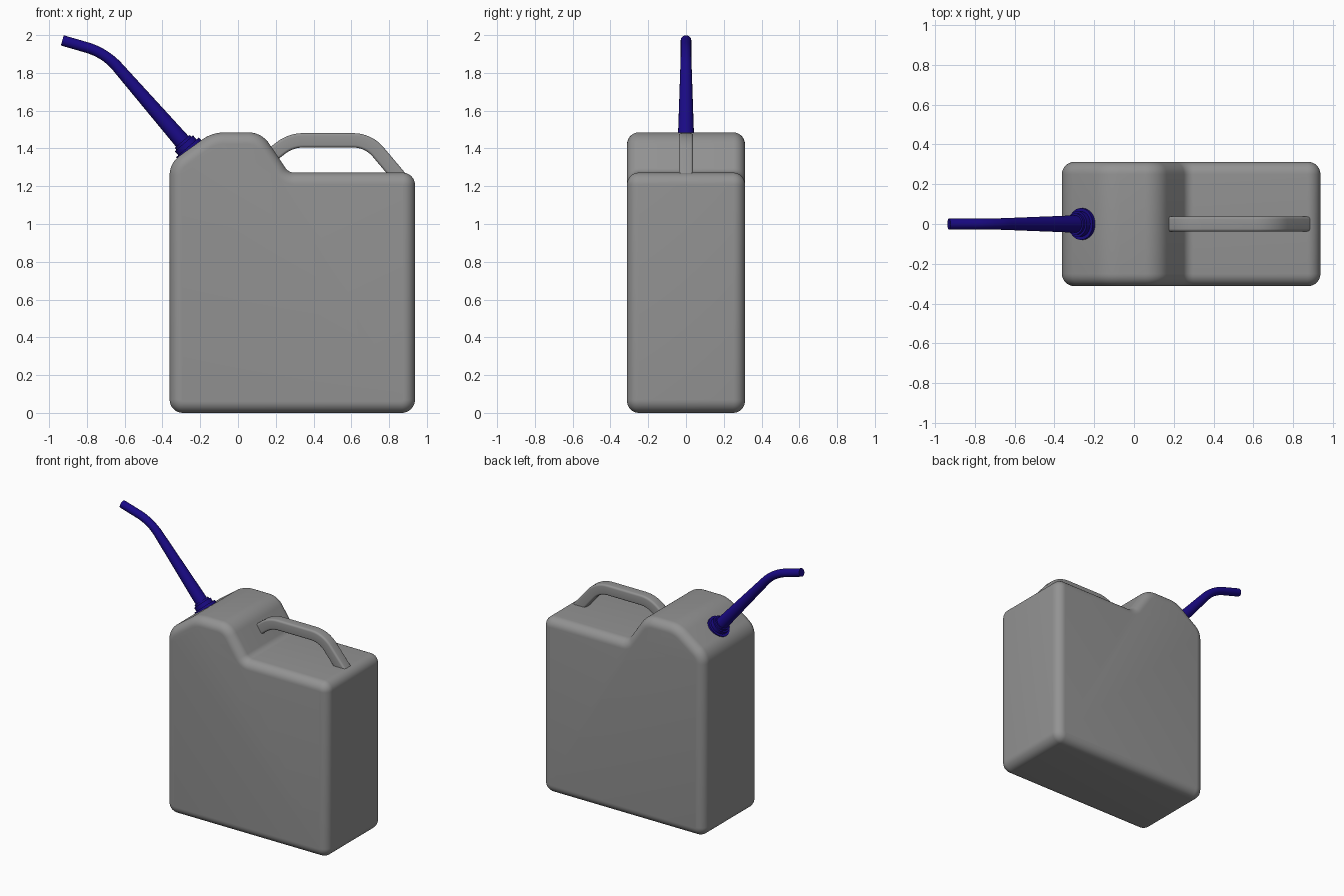
import bpy, bmesh, math
from mathutils import Vector

if "Cube" in bpy.data.objects:
    bpy.data.objects.remove(bpy.data.objects["Cube"])


def material(name, rgb):
    m = bpy.data.materials.new(name)
    m.diffuse_color = (*rgb, 1)
    m.use_nodes = True
    m.node_tree.nodes["Principled BSDF"].inputs["Base Color"].default_value = m.diffuse_color
    return m


def fillet(corners, closed, steps=8):
    """Round 2D corners given as (x, z, tangent length) with exact arcs."""
    out, n = [], len(corners)
    for i, (x, z, t) in enumerate(corners):
        p = Vector((x, z))
        if t == 0 or (not closed and i in (0, n - 1)):
            out.append(p)
            continue
        u = (Vector(corners[i - 1][:2]) - p).normalized()
        v = (Vector(corners[(i + 1) % n][:2]) - p).normalized()
        w = math.sin(u.angle(v) / 2)
        a, b = p + u * t, p + v * t
        for k in range(steps + 1):
            s = k / steps
            c0, c1, c2 = (1 - s) ** 2, 2 * s * (1 - s) * w, s * s
            out.append((a * c0 + p * c1 + b * c2) / (c0 + c1 + c2))
    return out


def inset(pts, dist):
    """Offset a closed counter-clockwise outline inwards."""
    res = []
    for i, p in enumerate(pts):
        d1 = (p - pts[i - 1]).normalized()
        d2 = (pts[(i + 1) % len(pts)] - p).normalized()
        nrm = Vector((-d1.y - d2.y, d1.x + d2.x)).normalized()
        res.append(p + nrm * dist / (nrm.x * -d1.y + nrm.y * d1.x))
    return res


def loft(name, rings, color):
    """Skin closed rings of 3D points, cap both ends, shade smooth."""
    bm = bmesh.new()
    loops = [[bm.verts.new(p) for p in r] for r in rings]
    n = len(loops[0])
    for a, b in zip(loops, loops[1:]):
        for i in range(n):
            j = (i + 1) % n
            bm.faces.new((a[i], a[j], b[j], b[i]))
    bm.faces.new(loops[0])
    bm.faces.new(loops[-1])
    bmesh.ops.recalc_face_normals(bm, faces=bm.faces[:])
    me = bpy.data.meshes.new(name)
    bm.to_mesh(me)
    bm.free()
    me.materials.append(color)
    ob = bpy.data.objects.new(name, me)
    bpy.context.collection.objects.link(ob)
    bpy.ops.object.select_all(action='DESELECT')
    bpy.context.view_layer.objects.active = ob
    ob.select_set(True)
    bpy.ops.object.shade_smooth_by_angle(angle=math.radians(30))
    return ob


def sweep(name, path, section, scales, color):
    """Sweep a (y, normal) section along an xz path."""
    rings = []
    for i, p in enumerate(path):
        d = (path[min(i + 1, len(path) - 1)] - path[max(i - 1, 0)]).normalized()
        nrm = Vector((-d.y, d.x))
        rings.append([(p.x + nrm.x * b * scales[i], a * scales[i],
                       p.y + nrm.y * b * scales[i]) for a, b in section])
    return loft(name, rings, color)


grey = material("dark_grey", (.29, .29, .29))
navy = material("navy", (.01, .003, .24))

# Body: rounded side profile with quarter-round rims front and back
profile = fillet([(-.362, 0, .07), (.937, 0, .07), (.937, 1.272, .065),
                  (.268, 1.272, .03), (.125, 1.485, .07),
                  (-.137, 1.485, .065), (-.362, 1.323, .065)], True)
HALF, R, SEG = .312, .062, 8
angles = [k / SEG * math.pi / 2 for k in range(SEG + 1)]
rim = [(R * (1 - math.cos(a)), HALF - R + R * math.sin(a)) for a in angles]
levels = [(o, -y) for o, y in reversed(rim)] + rim
loft("can_body", [[(p.x, y, p.y) for p in inset(profile, o)] for o, y in levels], grey)

# Handle: rounded-square bar
h = .038
square = [tuple(p) for p in fillet([(-h, -h, .014), (h, -h, .014),
                                    (h, h, .014), (-h, h, .014)], True, 4)]
bar = fillet([(.18, 1.366, 0), (.28, 1.443, .065),
              (.69, 1.443, .08), (.865, 1.235, 0)], False)
sweep("handle", bar, square, [1] * len(bar), grey)

# Spout and stepped collar
circle = [(math.cos(i * math.tau / 32), math.sin(i * math.tau / 32)) for i in range(32)]
base, axis = Vector((-.256, 1.392)), Vector((-.656, .755))
tube = fillet([(*base, 0), (-.703, 1.906, .1), (-.93, 1.972, 0)], False, 12)
length = (tube[1] - base).length
radii = [max(.028, .045 - .015 * (p - base).length / length) for p in tube]
sweep("spout", tube, circle, radii, navy)
for name, r, lo, hi in (("collar_flange", .08, -.06, .018),
                        ("collar_ring", .064, -.02, .046),
                        ("collar_neck", .053, 0, .06)):
    sweep(name, [base + axis * lo, base + axis * hi], circle, [r, r], navy)
